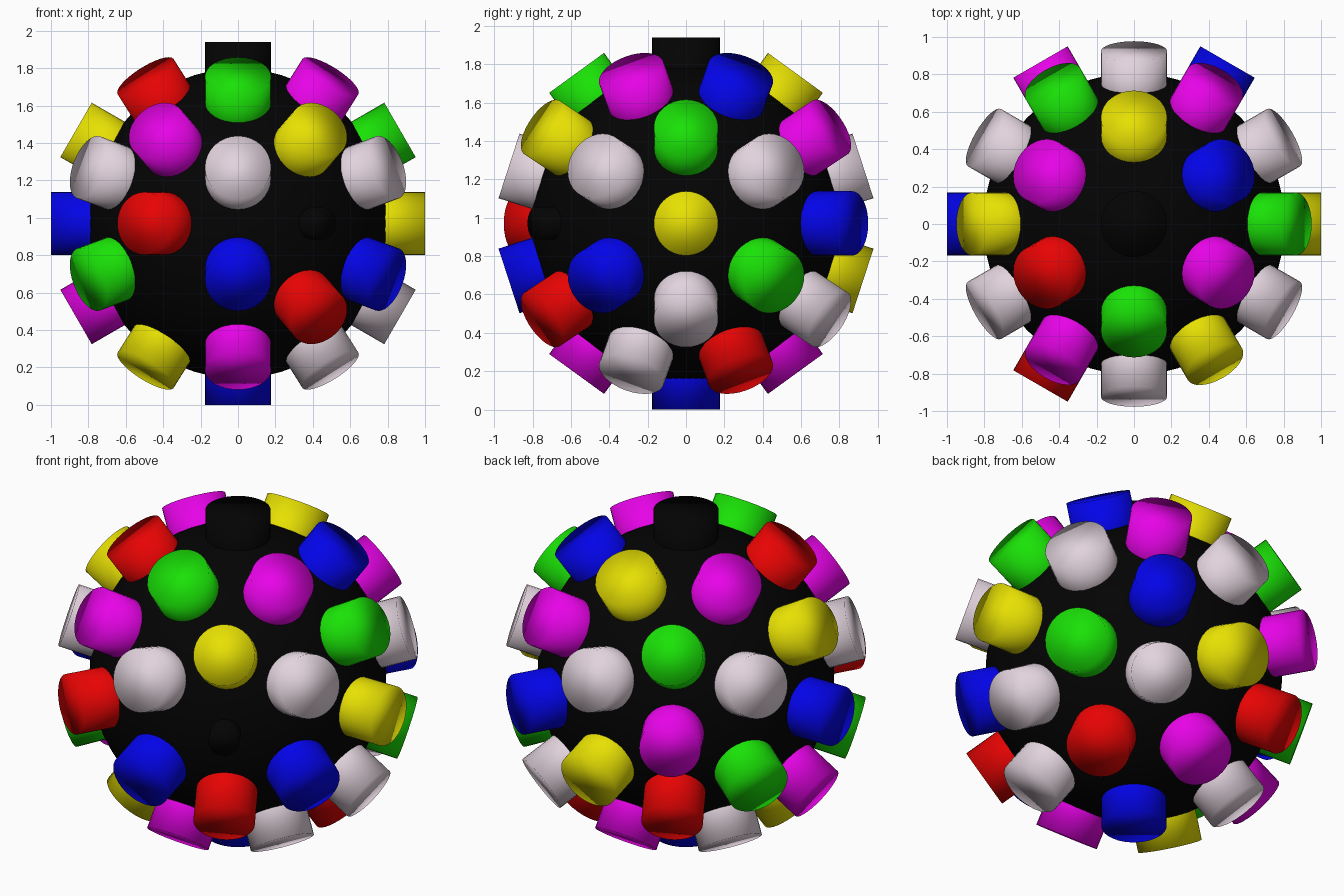
import bpy
from math import radians, sin, cos
from mathutils import Vector

cube = bpy.data.objects.get("Cube")
if cube:
    bpy.data.objects.remove(cube, do_unlink=True)

CENTRE = Vector((0, 0, 0.97))


def material(name, rgb):
    mat = bpy.data.materials.new(name)
    mat.use_nodes = True
    mat.diffuse_color = (*rgb, 1)
    mat.node_tree.nodes["Principled BSDF"].inputs["Base Color"].default_value = (*rgb, 1)
    return mat


MATS = {
    "black": material("black", (0.001, 0.001, 0.001)),
    "white": material("pale_pink_white", (0.76, 0.65, 0.72)),
    "red": material("red", (0.8, 0.001, 0.001)),
    "green": material("green", (0.01, 0.76, 0.002)),
    "blue": material("blue", (0.001, 0.001, 0.8)),
    "yellow": material("yellow", (0.8, 0.75, 0.001)),
    "magenta": material("magenta", (0.8, 0.001, 0.8)),
}


def finish(name, colour):
    obj = bpy.context.object
    obj.name = name
    obj.data.materials.append(MATS[colour])
    bpy.ops.object.shade_smooth()


def stud(name, colour, latitude, azimuth, radius, reach):
    """Round stud pointing outwards; azimuth runs from +x towards +y."""
    lat, az = radians(latitude), radians(azimuth)
    way = Vector((cos(lat) * cos(az), cos(lat) * sin(az), sin(lat)))
    inner = 0.6
    bpy.ops.mesh.primitive_cylinder_add(
        vertices=32, radius=radius, depth=reach - inner,
        location=CENTRE + way * (reach + inner) / 2,
        rotation=way.to_track_quat("Z", "Y").to_euler())
    finish(name, colour)


def ring(name, latitude, start, colours, radius, reach):
    """Studs evenly spaced around the ball at one height."""
    for i, colour in enumerate(colours.split()):
        azimuth = start + i * 60
        if colour == "small":
            stud("small_black_stud", "black", latitude, azimuth, 0.085, 0.905)
        elif colour != "none":
            stud(f"{name}_{i + 1}", colour, latitude, azimuth, radius, reach)


# Ball body, slightly taller than wide
bpy.ops.mesh.primitive_uv_sphere_add(
    segments=64, ring_count=32, radius=1, location=CENTRE, scale=(0.806, 0.806, 0.828))
finish("ball", "black")

# Wide studs: the two poles and four rings
WIDE = (0.177, 0.97)
stud("top_stud", "black", 90, 0, *WIDE)
ring("high_stud", 54, 30, "blue yellow magenta red green magenta", *WIDE)
ring("upper_stud", 18, 30, "white white white white white white", *WIDE)
ring("lower_stud", -18, 30, "green yellow green green blue blue", *WIDE)
ring("low_stud", -54, 30, "red magenta white yellow magenta white", *WIDE)
stud("bottom_stud", "blue", -90, 0, *WIDE)

# Narrow studs: three rings between the wide ones
NARROW = (0.168, 1.0)
ring("narrow_upper_stud", 30, 0, "green magenta green yellow magenta yellow", *NARROW)
ring("narrow_middle_stud", 0, 0, "yellow blue magenta blue red small", *NARROW)
ring("narrow_lower_stud", -30, 0, "white white red magenta none red", *NARROW)
